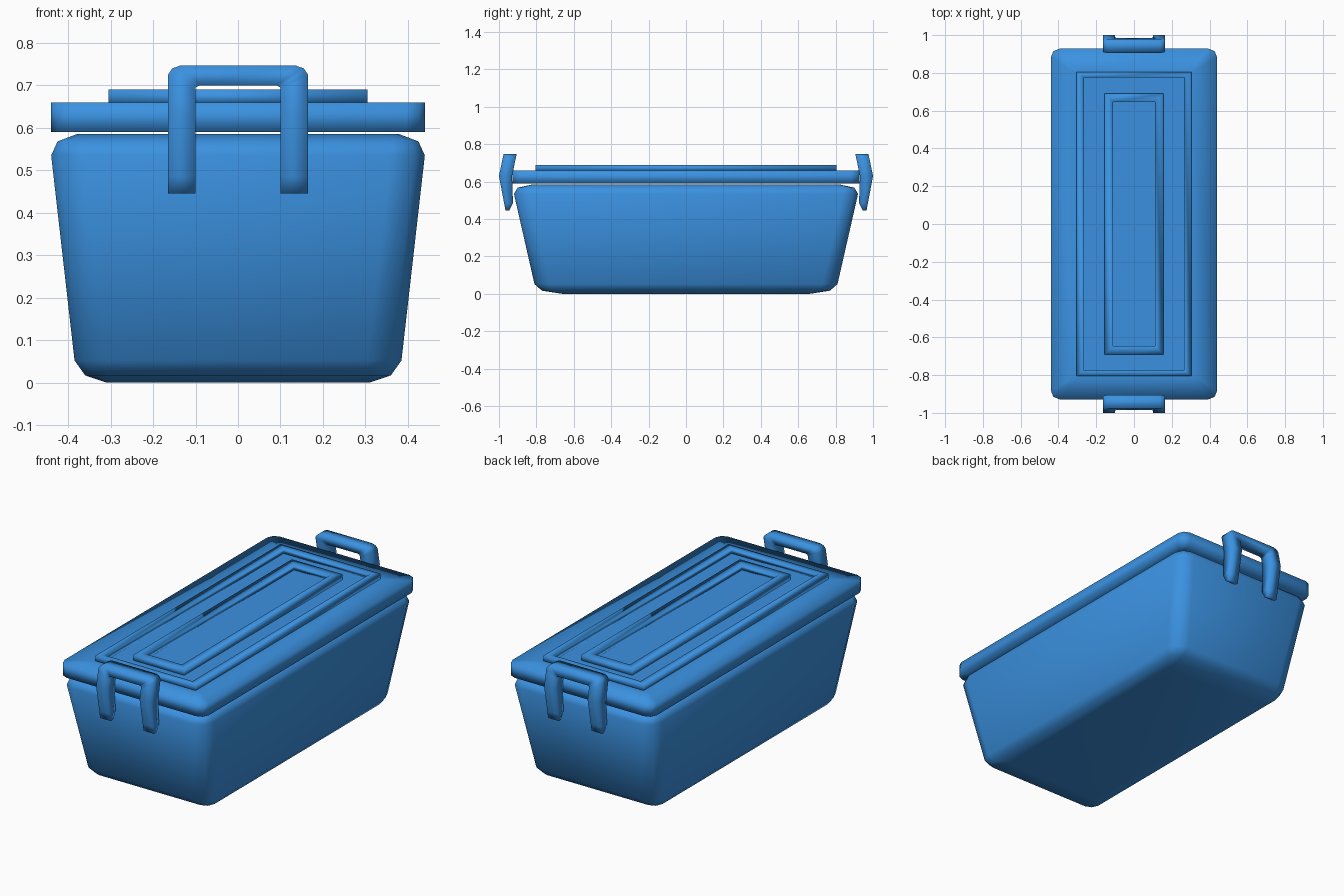
import bpy, bmesh, math

cube = bpy.data.objects.get("Cube")
if cube:
    bpy.data.objects.remove(cube, do_unlink=True)

blue = bpy.data.materials.new("bright_blue")
blue.use_nodes = True
COLOUR = (0.043, 0.285, 0.75, 1)
blue.diffuse_color = COLOUR
blue.node_tree.nodes["Principled BSDF"].inputs["Base Color"].default_value = COLOUR


def rectangle(hx, hy, z, r=0.0):
    """Counter-clockwise rectangle, with three points per corner if rounded."""
    pts = []
    for i, (sx, sy) in enumerate([(1, 1), (-1, 1), (-1, -1), (1, -1)]):
        for k in (range(3) if r else [0]):
            a = math.radians(90 * i + 45 * k)
            pts.append((sx * (hx - r) + r * math.cos(a) if r else sx * hx,
                        sy * (hy - r) + r * math.sin(a) if r else sy * hy, z))
    return pts


def loft(name, rings, closed=False):
    """Skin a stack of rings; cap the ends, or join last to first if closed."""
    bm = bmesh.new()
    loops = [[bm.verts.new(p) for p in ring] for ring in rings]
    pairs = list(zip(loops, loops[1:]))
    if closed:
        pairs.append((loops[-1], loops[0]))
    else:
        bm.faces.new(loops[0][::-1])
        bm.faces.new(loops[-1])
    for a, b in pairs:
        for i in range(len(a)):
            j = (i + 1) % len(a)
            bm.faces.new((a[i], a[j], b[j], b[i]))
    bmesh.ops.recalc_face_normals(bm, faces=bm.faces)
    for f in bm.faces:
        f.smooth = True
    mesh = bpy.data.meshes.new(name)
    bm.to_mesh(mesh)
    bm.free()
    mesh.materials.append(blue)
    obj = bpy.data.objects.new(name, mesh)
    bpy.context.collection.objects.link(obj)
    return obj


# Tapered tub with softened edges
loft("tub", [rectangle(*ring) for ring in [
    (0.31, 0.66, 0.0, 0.02), (0.36, 0.77, 0.017, 0.05), (0.385, 0.81, 0.052, 0.08),
    (0.44, 0.92, 0.535, 0.08), (0.425, 0.9, 0.568, 0.06), (0.38, 0.82, 0.585, 0.02)]])

# Lid slab
loft("lid", [rectangle(*ring) for ring in [
    (0.38, 0.85, 0.59, 0.02), (0.44, 0.928, 0.59, 0.045),
    (0.44, 0.928, 0.66, 0.045), (0.3, 0.8, 0.66, 0.01)]])


# Raised frames on the lid
def frame(name, outer, inner, low, high):
    loft(name, [rectangle(*outer, low), rectangle(*outer, high),
                rectangle(*inner, high), rectangle(*inner, low)], closed=True)


frame("outer_lid_frame", (0.305, 0.805), (0.265, 0.775), 0.655, 0.69)
frame("inner_lid_frame", (0.155, 0.69), (0.11, 0.645), 0.655, 0.69)


# Bent U-shaped clips: inner and outer depth follow the height
def depth(z, steps):
    for (z0, y0), (z1, y1) in zip(steps, steps[1:]):
        if z <= z1:
            return y0 + (y1 - y0) * (z - z0) / (z1 - z0)
    return steps[-1][1]


FAR = [(0.445, 0.965), (0.63, 1.0), (0.75, 0.975)]
NEAR = [(0.445, 0.945), (0.485, 0.925), (0.63, 0.93), (0.75, 0.905)]


def clip(name, side):
    half = [((0.165, 0.445), (0.1, 0.445)), ((0.165, 0.485), (0.1, 0.485)),
            ((0.165, 0.63), (0.1, 0.63)), ((0.165, 0.725), (0.1, 0.685)),
            ((0.155, 0.74), (0.1, 0.695)), ((0.135, 0.747), (0.09, 0.7))]
    path = [(1, pair) for pair in half] + [(-1, pair) for pair in half[::-1]]
    rings = []
    for s, ((xo, zo), (xi, zi)) in path:
        rings.append([(s * xo, side * depth(zo, FAR), zo), (s * xi, side * depth(zi, FAR), zi),
                      (s * xi, side * depth(zi, NEAR), zi), (s * xo, side * depth(zo, NEAR), zo)])
    loft(name, rings)


clip("front_clip", -1)
clip("back_clip", 1)
